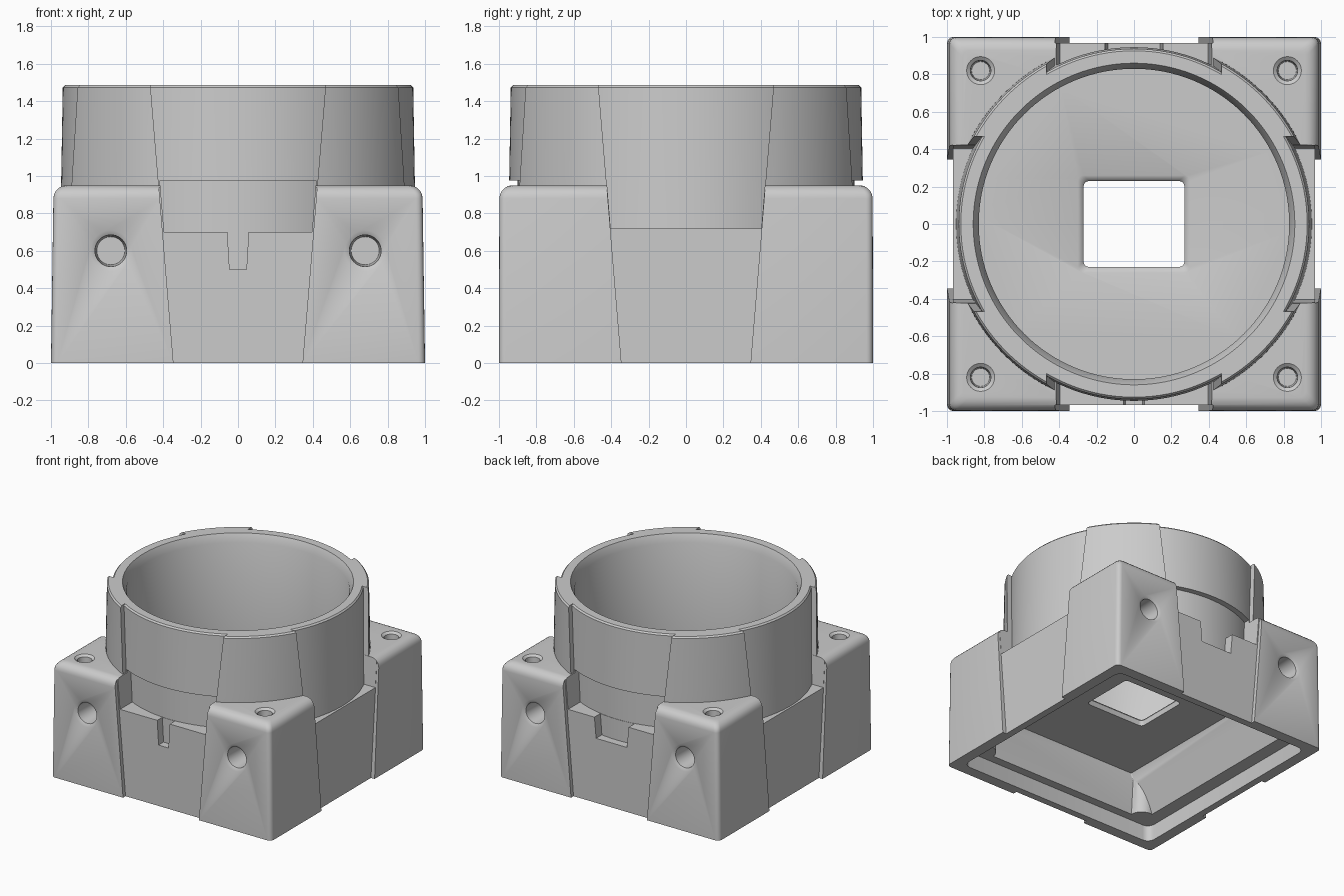
import bpy, bmesh, math
from mathutils import Matrix

if "Cube" in bpy.data.objects:
    bpy.data.objects.remove(bpy.data.objects["Cube"], do_unlink=True)

mat = bpy.data.materials.new("light_grey")
mat.use_nodes = True
GREY = (0.6, 0.6, 0.6, 1)
mat.diffuse_color = GREY
mat.node_tree.nodes["Principled BSDF"].inputs["Base Color"].default_value = GREY


def loft(name, rings, matrix=Matrix()):
    """Closed solid through matching rings of points."""
    bm = bmesh.new()
    loops = [[bm.verts.new(p) for p in ring] for ring in rings]
    for lo, hi in zip(loops, loops[1:]):
        for k in range(len(lo)):
            j = (k + 1) % len(lo)
            bm.faces.new((lo[k], lo[j], hi[j], hi[k]))
    bm.faces.new(loops[0][::-1])
    bm.faces.new(loops[-1])
    bm.transform(matrix)
    bmesh.ops.recalc_face_normals(bm, faces=bm.faces[:])
    mesh = bpy.data.meshes.new(name)
    bm.to_mesh(mesh)
    bm.free()
    mesh.materials.append(mat)
    ob = bpy.data.objects.new(name, mesh)
    bpy.context.collection.objects.link(ob)
    return ob


def prism(name, pts, y0, y1, turn=0):
    """Extrude an x-z outline from y0 to y1, then turn it about z."""
    rings = [[(x, y, z) for x, z in pts] for y in (y0, y1)]
    return loft(name, rings, Matrix.Rotation(math.radians(turn), 4, "Z"))


def lathe(name, profile, matrix=Matrix(), n=128):
    """Solid of revolution from (radius, height) pairs."""
    angles = [math.tau * k / n for k in range(n)]
    rings = [[(r * math.cos(a), r * math.sin(a), z) for a in angles] for r, z in profile]
    return loft(name, rings, matrix)


def block(name, levels, radius):
    """Rounded rectangle lofted through (half x, half y, z) levels."""
    rings = []
    for sx, sy, z in levels:
        ring = []
        for q, (cx, cy) in enumerate(((1, 1), (-1, 1), (-1, -1), (1, -1))):
            for k in range(5):
                a = math.pi / 2 * (q + k / 4)
                ring.append((cx * (sx - radius) + radius * math.cos(a),
                             cy * (sy - radius) + radius * math.sin(a), z))
        rings.append(ring)
    return loft(name, rings)


def combine(target, tool, op="DIFFERENCE"):
    mod = target.modifiers.new("bool", "BOOLEAN")
    mod.operation, mod.solver, mod.object = op, "EXACT", tool
    with bpy.context.temp_override(object=target, active_object=target,
                                   selected_objects=[target]):
        bpy.ops.object.modifier_apply(modifier=mod.name)
    bpy.data.objects.remove(tool, do_unlink=True)
    return target


def wedge(z0, z1, margin=0.0):
    """Outline of the flaring centre panel between two heights."""
    w0, w1 = (0.345 + 0.083 * z - margin for z in (z0, z1))
    return [(-w0, z0), (w0, z0), (w1, z1), (-w1, z1)]


def recess(target, outline, turn, core):
    """Cut a patch of the given outline back to a round core."""
    patch = prism("patch", outline, -1.2, -0.72, turn)
    combine(patch, lathe("core", core))
    combine(target, patch)


# square base with a rounded crown
levels = [(1, 1, 0)]
for k in range(6):
    a = math.pi / 2 * k / 5
    inset = 0.07 * (1 - math.cos(a))
    levels.append((0.987 - inset, 0.998 - inset, 0.88 + 0.07 * math.sin(a)))
housing = block("round_collar_housing", levels, 0.035)

# recessed flaring panels and the side notches above them
for turn in range(0, 360, 90):
    combine(housing, prism("panel_cut", wedge(-0.1, 1.2), -1.2, -0.967, turn))
for turn in (90, 270):
    combine(housing, prism("side_notch", wedge(0.72, 1.2, 0.002), -1.2, -0.75, turn))

# round collar, raised on the diagonals and set back on the four sides
collar = lathe("collar", [(0.99, 0.56), (0.985, 1), (0.976, 1.473), (0.965, 1.485)])
for turn in range(0, 360, 90):
    recess(collar, wedge(0.5, 1.7), turn,
           [(0.958, 0.4), (0.945, 1), (0.937, 1.473), (0.926, 1.485), (0.926, 1.8)])
combine(housing, collar, "UNION")

# front and back windows below the collar lip, with a slot in each ledge
for turn, low, w0, w1 in ((0, 0.5, 0.045, 0.06), (180, 0.53, 0.14, 0.16)):
    recess(housing, wedge(0.7, 0.975, 0.008), turn, [(0.9, 0.4), (0.9, 1.2)])
    recess(housing, [(-w0, low), (w0, low), (w1, 0.75), (-w1, 0.75)], turn,
           [(0.903, 0.4), (0.903, 1.2)])

# round bore with chamfered mouth, and square opening in its floor
combine(housing, lathe("bore", [(0.83, 0.54), (0.83, 1.42), (0.86, 1.485), (0.86, 1.7)]))
combine(housing, block("opening", [(0.27, 0.23, 0.3), (0.27, 0.23, 0.515),
                                   (0.28, 0.24, 0.53), (0.31, 0.27, 0.545),
                                   (0.31, 0.27, 0.8)], 0.03))

# stepped hollow underneath, with corner bosses left standing
hollow = block("hollow", [(0.8, 0.84, 0.05), (0.8, 0.84, 0.13), (0.66, 0.82, 0.47)], 0.01)
for x in (-0.78, 0.78):
    for y in (-0.84, 0.84):
        combine(hollow, lathe("boss", [(0.1, 0), (0.1, 0.42)],
                              Matrix.Translation((x, y, 0)), 32))
combine(housing, hollow)
combine(housing, block("bottom_recess", [(0.91, 0.91, -0.1), (0.91, 0.91, 0.13)], 0.06))

# countersunk screw holes on the top corners, front and back
for sx in (-1, 1):
    for sy in (-1, 1):
        combine(housing, lathe("top_hole",
                               [(0.048, 0.78), (0.055, 0.935), (0.075, 0.95), (0.075, 1.1)],
                               Matrix.Translation((sx * 0.82, sy * 0.82, 0)), 32))
        aim = (Matrix.Translation((sx * 0.68, sy, 0.6))
               @ Matrix.Rotation(-sy * math.pi / 2, 4, "X"))
        combine(housing, lathe("face_hole",
                               [(0.075, -0.2), (0.085, -0.015), (0.11, -0.001), (0.11, 0.1)],
                               aim, 40))

# smooth rounds, crisp edges
bpy.ops.object.select_all(action="DESELECT")
housing.select_set(True)
bpy.context.view_layer.objects.active = housing
bpy.ops.object.shade_smooth_by_angle(angle=math.radians(30))
